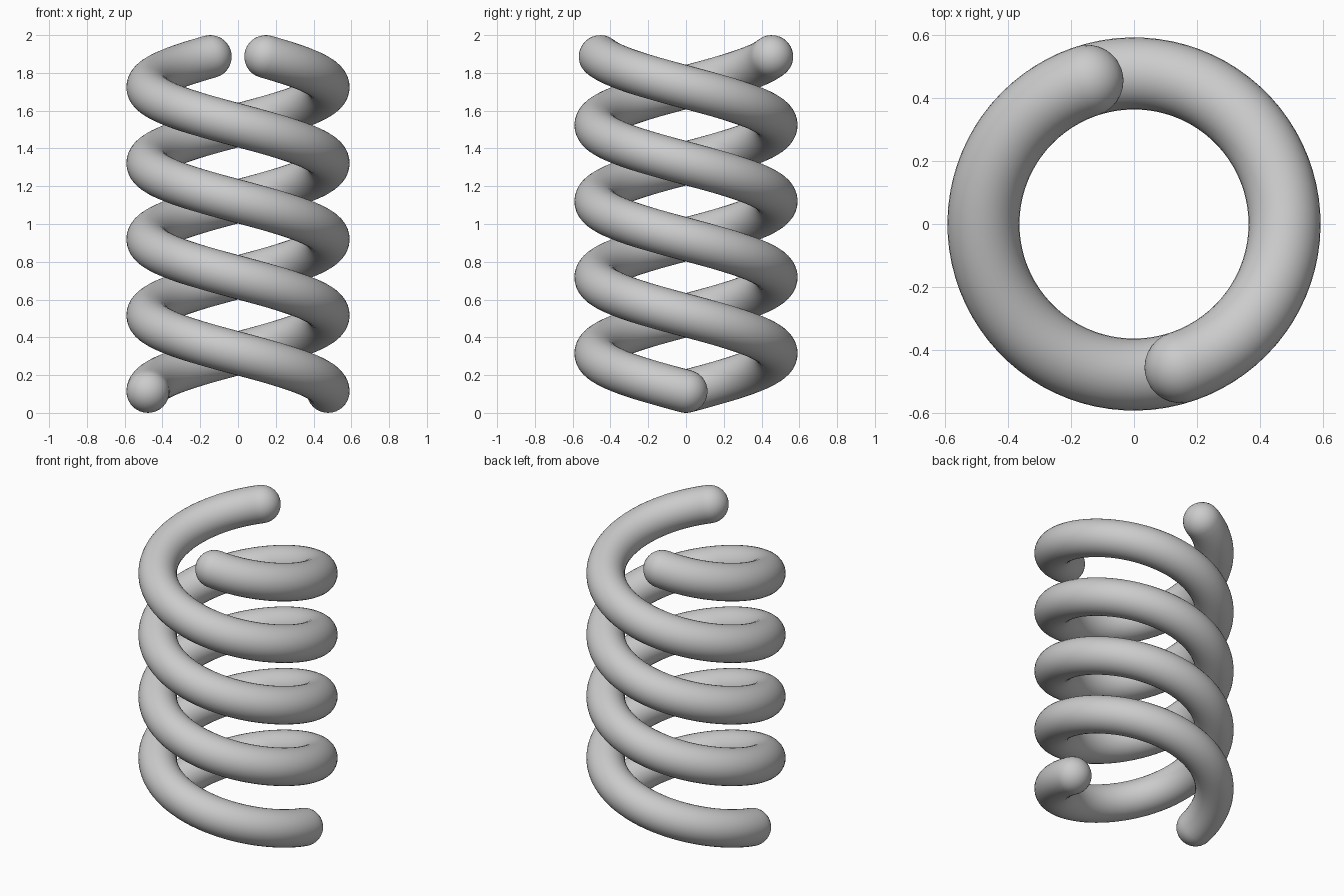
import bpy, bmesh
from math import sin, cos, pi, tau
from mathutils import Vector

if "Cube" in bpy.data.objects:
    bpy.data.objects.remove(bpy.data.objects["Cube"])

COIL_R = 0.477
TUBE_R = 0.114
TURNS = 2.2
HEIGHT = 2 - 2 * TUBE_R
SIDES, STEPS, CAP = 32, 180, 8


def helix_frame(t, phase):
    """Centre, tangent, outward and binormal directions at t in 0..1."""
    a = phase - TURNS * tau * t
    out = Vector((cos(a), sin(a), 0))
    centre = out * COIL_R + Vector((0, 0, TUBE_R + HEIGHT * t))
    w = COIL_R * TURNS * tau
    tangent = Vector((sin(a) * w, -cos(a) * w, HEIGHT)).normalized()
    return centre, tangent, out, tangent.cross(out)


def coil(name, phase):
    # (t, offset along the tangent, ring radius): round cap, tube, round cap
    angles = [pi / 2 * i / CAP for i in range(1, CAP)]
    rings = [(0, -TUBE_R * cos(b), TUBE_R * sin(b)) for b in angles]
    rings += [(i / STEPS, 0, TUBE_R) for i in range(STEPS + 1)]
    rings += [(1, TUBE_R * cos(b), TUBE_R * sin(b)) for b in reversed(angles)]

    bm = bmesh.new()
    loops = []
    for t, off, r in rings:
        c, tan, out, bi = helix_frame(t, phase)
        loops.append([bm.verts.new(c + tan * off + r * (out * cos(k * tau / SIDES) + bi * sin(k * tau / SIDES)))
                      for k in range(SIDES)])
    for a, b in zip(loops, loops[1:]):
        for k in range(SIDES):
            j = (k + 1) % SIDES
            bm.faces.new((a[k], a[j], b[j], b[k]))
    # cap tips
    for t, sign, loop in ((0, -1, loops[0]), (1, 1, loops[-1])):
        c, tan, _, _ = helix_frame(t, phase)
        tip = bm.verts.new(c + tan * TUBE_R * sign)
        for k in range(SIDES):
            bm.faces.new((loop[k], loop[(k + 1) % SIDES], tip))
    bmesh.ops.recalc_face_normals(bm, faces=bm.faces)
    for f in bm.faces:
        f.smooth = True
    mesh = bpy.data.meshes.new(name)
    bm.to_mesh(mesh)
    bm.free()
    obj = bpy.data.objects.new(name, mesh)
    bpy.context.collection.objects.link(obj)


# Two intertwined strands, half a turn apart
coil("coil_strand_a", 0)
coil("coil_strand_b", pi)
